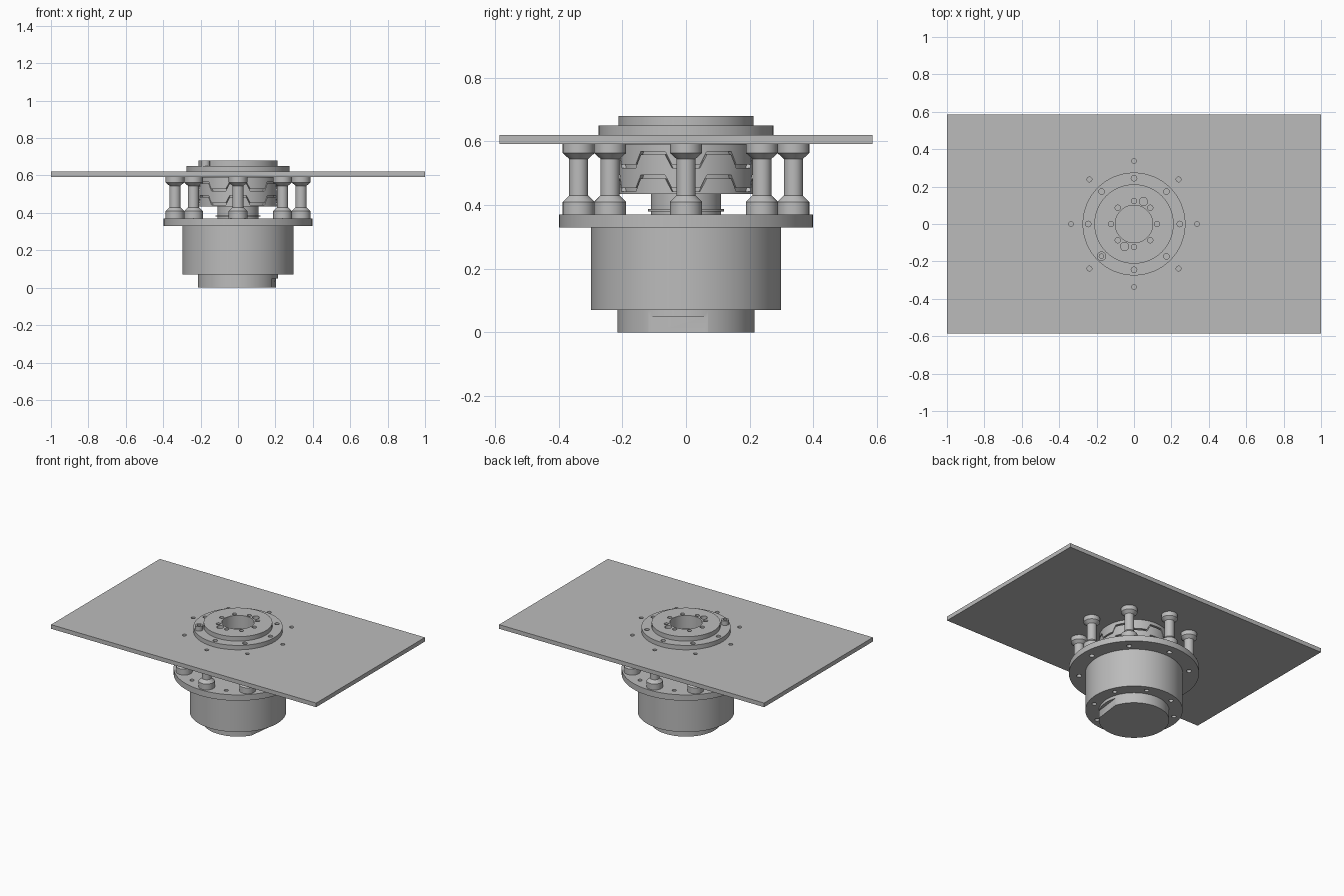
import bpy, bmesh, math
from mathutils import Matrix, Vector

if "Cube" in bpy.data.objects:
    bpy.data.objects.remove(bpy.data.objects["Cube"], do_unlink=True)

grey = bpy.data.materials.new("plain_grey")
grey.use_nodes = True
grey.diffuse_color = (0.5, 0.5, 0.5, 1)
grey.node_tree.nodes["Principled BSDF"].inputs["Base Color"].default_value = (0.5, 0.5, 0.5, 1)


def finish(name, bm):
    bmesh.ops.remove_doubles(bm, verts=bm.verts, dist=1e-5)
    bmesh.ops.recalc_face_normals(bm, faces=bm.faces)
    mesh = bpy.data.meshes.new(name)
    bm.to_mesh(mesh)
    bm.free()
    mesh.materials.append(grey)
    obj = bpy.data.objects.new(name, mesh)
    bpy.context.collection.objects.link(obj)
    return obj


def lathe(name, profile, steps=96):
    """Revolve (radius, height) points about the z axis."""
    bm = bmesh.new()
    verts = [bm.verts.new((r, 0, z)) for r, z in profile]
    edges = [bm.edges.new(pair) for pair in zip(verts, verts[1:])]
    bmesh.ops.spin(bm, geom=verts + edges, cent=(0, 0, 0), axis=(0, 0, 1),
                   angle=2 * math.pi, steps=steps, use_duplicate=False)
    bmesh.ops.dissolve_degenerate(bm, dist=1e-5, edges=bm.edges)
    return finish(name, bm)


def ring(radius, count=8, start=0.0):
    for i in range(count):
        a = start + 2 * math.pi * i / count
        yield radius * math.cos(a), radius * math.sin(a)


def add_box(bm, low, high, turn=0.0):
    low, high = Vector(low), Vector(high)
    bmesh.ops.create_cube(bm, size=1, matrix=Matrix.Rotation(turn, 4, "Z")
                          @ Matrix.Translation((low + high) / 2)
                          @ Matrix.Diagonal((*(high - low), 1)))


def cut(obj, holes, box=None):
    """Subtract round holes (x, y, radius, bottom, top) and an optional box."""
    bm = bmesh.new()
    for x, y, r, low, high in holes:
        bmesh.ops.create_cone(bm, cap_ends=True, segments=96 if r > 0.1 else 20,
                              radius1=r, radius2=r, depth=high - low,
                              matrix=Matrix.Translation((x, y, (low + high) / 2)))
    if box:
        add_box(bm, *box)
    cutter = finish("cutter", bm)
    cutter.hide_render = True
    mod = obj.modifiers.new("holes", "BOOLEAN")
    mod.operation, mod.solver, mod.object = "DIFFERENCE", "EXACT", cutter
    graph = bpy.context.evaluated_depsgraph_get()
    mesh = bpy.data.meshes.new_from_object(obj.evaluated_get(graph))
    obj.modifiers.clear()
    obj.data = mesh
    bpy.data.objects.remove(cutter, do_unlink=True)


BOLT = 0.337       # bolt circle shared by plate, standoffs and flange
EIGHTH = math.pi / 8

# Mounting plate
bm = bmesh.new()
add_box(bm, (-1, -0.586, 0.592), (1, 0.586, 0.62))
plate = finish("mounting_plate", bm)
cut(plate, [(x, y, 0.013, 0.58, 0.63) for x, y in ring(BOLT)] + [(0, 0, 0.205, 0.58, 0.63)])

# Motor housing and its flange
housing = lathe("motor_housing", [(0, 0.07), (0.298, 0.07), (0.298, 0.33), (0, 0.33)])
cut(housing, [(x, y, 0.014, 0.05, 0.1) for x, y in ring(0.255, 8, EIGHTH)])
flange = lathe("motor_flange", [(0, 0.33), (0.398, 0.33), (0.398, 0.37), (0, 0.37)])
cut(flange, [(x, y, 0.016, 0.32, 0.36) for x, y in ring(BOLT)]
    + [(x, y, 0.013, 0.355, 0.38) for x, y in ring(BOLT, 8, EIGHTH)])

# End cap with a flat cut into one side
cap = lathe("end_cap", [(0, 0), (0.215, 0), (0.215, 0.07), (0, 0.07)])
cut(cap, [], ((0.194, -0.2, -0.05), (0.3, 0.2, 0.05), math.radians(-7)))

# Standoffs between flange and plate
standoff = lathe("standoff", [(0, 0.37), (0.05, 0.37), (0.05, 0.41), (0.03, 0.43), (0.03, 0.545),
                              (0.05, 0.563), (0.05, 0.592), (0, 0.592)], 32)
parts = list(ring(BOLT))
standoff.location = (*parts[0], 0)
for x, y in parts[1:]:
    twin = standoff.copy()
    twin.location = (x, y, 0)
    bpy.context.collection.objects.link(twin)

# Output hub: core behind the jaws, rim above the plate, raised ring and bore
hub = lathe("output_hub", [(0, 0.435), (0.198, 0.435), (0.198, 0.62), (0.275, 0.62), (0.275, 0.65),
                           (0.212, 0.65), (0.212, 0.68), (0.1, 0.68), (0.1, 0.59), (0, 0.59)])
holes = [(x, y, 0.015, 0.63, 0.66) for x, y in ring(0.245)]
del holes[5]
holes += [(x, y, 0.014, 0.655, 0.69) for x, y in ring(0.123)]
holes += [(0.05, 0.12, 0.022, 0.655, 0.69), (-0.05, -0.12, 0.022, 0.655, 0.69)]
cut(hub, holes)

# Locating pin on the rim
pin = lathe("locating_pin", [(0, 0.65), (0.025, 0.65), (0.025, 0.68), (0.012, 0.68),
                             (0.012, 0.665), (0, 0.665)], 24)
pin.location = (-0.174, -0.172, 0)

# Drive shaft with a collar
lathe("drive_shaft", [(0, 0.37), (0.11, 0.37), (0.11, 0.38), (0.12, 0.38), (0.12, 0.387),
                      (0.11, 0.387), (0.11, 0.435), (0, 0.435)])


# Interlocking jaws: shells with trapezoid teeth along their edges
def jaw(name, bottom, top, inner=0.19, outer=0.212, teeth=6, steps=120):
    def edge(limits, phase):
        wave = 1.0 - abs(2 * phase - 1)
        t = min(max((wave - 0.5) * 6 + 0.5, 0), 1)
        return limits[0] + (limits[1] - limits[0]) * t

    bm = bmesh.new()
    loops = []
    for i in range(steps):
        phase = (i * teeth / steps) % 1
        a = 2 * math.pi * i / steps
        low, high = edge(bottom, phase), edge(top, phase)
        loops.append([bm.verts.new((r * math.cos(a), r * math.sin(a), z))
                      for r, z in ((inner, low), (outer, low), (outer, high), (inner, high))])
    for i, here in enumerate(loops):
        there = loops[(i + 1) % steps]
        for k in range(4):
            n = (k + 1) % 4
            bm.faces.new((here[k], there[k], there[n], here[n]))
    return finish(name, bm)


jaw("upper_jaw", (0.527, 0.568), (0.59, 0.59))
jaw("middle_jaw", (0.453, 0.494), (0.517, 0.558))
jaw("lower_jaw", (0.435, 0.435), (0.443, 0.484))

# Smooth round walls, crisp edges
bpy.ops.object.select_all(action="DESELECT")
for obj in bpy.context.scene.objects:
    if obj.type == "MESH":
        obj.select_set(True)
        bpy.context.view_layer.objects.active = obj
bpy.ops.object.shade_smooth_by_angle(angle=math.radians(30))
